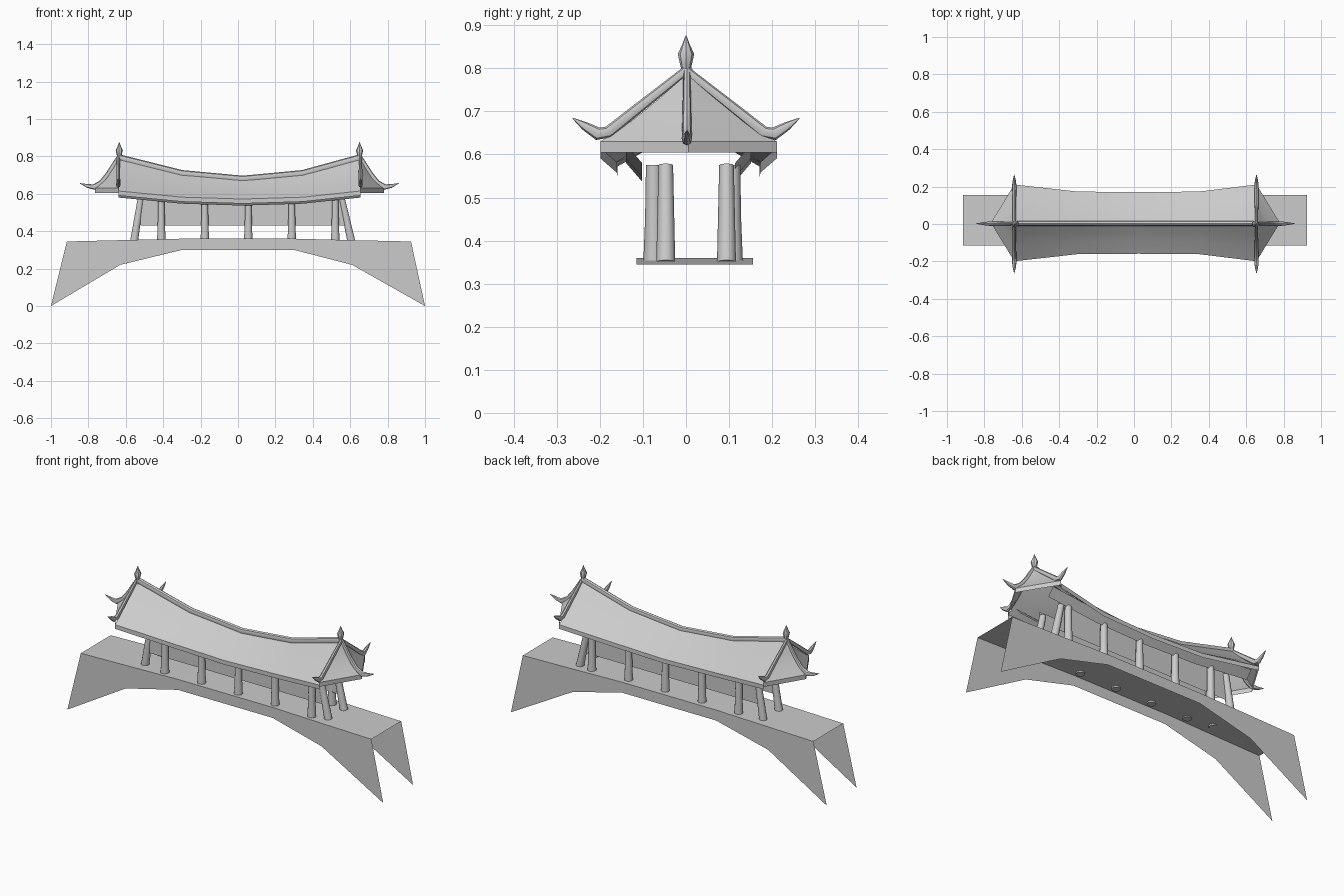
import bpy, bmesh, math
from mathutils import Vector

cube = bpy.data.objects.get("Cube")
if cube:
    bpy.data.objects.remove(cube, do_unlink=True)

grey = bpy.data.materials.new("plain_grey")
grey.use_nodes = True
grey.diffuse_color = (0.6, 0.6, 0.6, 1)
bsdf = grey.node_tree.nodes["Principled BSDF"]
bsdf.inputs["Base Color"].default_value = grey.diffuse_color
bsdf.inputs["Roughness"].default_value = 0.8


def finish(name, bm, smooth=40):
    """Turn a bmesh into a shaded object."""
    bmesh.ops.remove_doubles(bm, verts=bm.verts, dist=0.0001)
    bmesh.ops.recalc_face_normals(bm, faces=bm.faces)
    mesh = bpy.data.meshes.new(name)
    bm.to_mesh(mesh)
    bm.free()
    mesh.materials.append(grey)
    obj = bpy.data.objects.new(name, mesh)
    bpy.context.collection.objects.link(obj)
    bpy.ops.object.select_all(action='DESELECT')
    obj.select_set(True)
    bpy.context.view_layer.objects.active = obj
    bpy.ops.object.shade_smooth_by_angle(angle=math.radians(smooth))
    return obj


def skin(bm, rows, closed=False):
    """Stretch quads over rows of points."""
    grid = [[bm.verts.new(p) for p in row] for row in rows]
    for a, b in zip(grid, grid[1:]):
        n = len(a)
        for i in range(n if closed else n - 1):
            j = (i + 1) % n
            bm.faces.new((a[i], a[j], b[j], b[i]))
    return grid


def tube(name, path, radii, sides=8, tall=1.0):
    """Sweep a tapered section along a path; tall stretches it across the run."""
    path = [Vector(p) for p in path]
    rows = []
    for i, p in enumerate(path):
        run = (path[min(i + 1, len(path) - 1)] - path[max(i - 1, 0)]).normalized()
        side = run.cross(Vector((0, 0, 1)))
        side = side.normalized() if side.length > 0.01 else Vector((0, 1, 0))
        up = side.cross(run)
        turn = [2 * math.pi * k / sides for k in range(sides)]
        rows.append([p + radii[i] * (side * math.cos(a) + up * tall * math.sin(a)) for a in turn])
    bm = bmesh.new()
    grid = skin(bm, rows, True)
    bm.faces.new(grid[0])
    bm.faces.new(grid[-1])
    return finish(name, bm)


# Bridge deck and the two arched side walls
deck = [(-0.915, 0.345), (-0.63, 0.352), (-0.3, 0.36), (0.3, 0.36), (0.61, 0.352), (0.925, 0.345)]
arch = [(-1, 0), (-0.63, 0.22), (-0.3, 0.30), (0.3, 0.30), (0.61, 0.22), (1, 0)]
FRONT, BACK = -0.115, 0.155
bm = bmesh.new()
skin(bm, [[(x, y, z) for x, z in deck] for y in (FRONT, BACK)])
finish("bridge_deck", bm)
for name, y in (("front_wall", FRONT), ("back_wall", BACK)):
    bm = bmesh.new()
    skin(bm, [[(x, y, z) for x, z in line] for line in (deck, arch)])
    finish(name, bm)

# Straight columns in two rows, then leaning end columns
for side, y, lean_y in (("front", -0.075, -0.047), ("back", 0.108, 0.094)):
    for i in range(5):
        x = -0.41 + 0.2325 * i
        tube(f"{side}_column_{i + 1}", [(x, y, 0.352), (x, y, 0.45), (x, y, 0.575)],
             [0.024, 0.020, 0.018], 10)
    for end, foot, head in (("right", -0.555, -0.52), ("left", 0.605, 0.555)):
        tube(f"{side}_{end}_leaning_column", [(foot, lean_y, 0.35), (head, lean_y, 0.575)],
             [0.022, 0.017], 10)

# Hanging panels between the columns
for name, y in (("front_panel", -0.057), ("back_panel", 0.092)):
    bm = bmesh.new()
    skin(bm, [[(-0.52, y, z), (0.02, y, z), (0.57, y, z)] for z in (0.43, 0.60)])
    finish(name, bm)

# Sagging main roof: x, ridge height, eave half width, eave height
MID = 0.006
stations = [(-0.64, 0.795, 0.205, 0.615), (-0.3, 0.71, 0.167, 0.582), (0.025, 0.68, 0.165, 0.572),
            (0.345, 0.71, 0.167, 0.582), (0.655, 0.795, 0.205, 0.615)]
slope = [(0, 0), (0.3, 0.35), (0.63, 0.68), (1, 1)]
for name, s in (("front_roof", -1), ("back_roof", 1)):
    bm = bmesh.new()
    rows = []
    for x, top, half, eave in stations:
        row = [(x, MID + s * half * u, top - (top - eave) * v) for u, v in slope]
        row.append((x, MID + s * half, eave - 0.024))
        rows.append(row)
    skin(bm, rows)
    finish(name, bm)

# Slanted boards under the eaves
for name, s in (("front_eave_board", -1), ("back_eave_board", 1)):
    bm = bmesh.new()
    skin(bm, [[(x, MID + s * y, eave + lift) for y, lift in ((0.145, 0.008), (0.108, -0.035))]
              for x, top, half, eave in stations])
    finish(name, bm)

# Ridge beam
tube("ridge_beam", [(x, 0.003, top) for x, top, half, eave in stations], [0.013] * 5, 8, 1.3)

# Roof ends: pointed hip, corner horns and finial
for end, x, s in (("right", -0.64, -1), ("left", 0.655, 1)):
    bm = bmesh.new()
    levels = [(0, 0, 0.795), (0.3, 0.27, 0.735), (0.63, 0.56, 0.68), (1, 1, 0.63), (1, 1, 0.605)]
    skin(bm, [[(x, MID - 0.205 * w, z), (x + s * 0.125 * n, MID, z), (x, MID + 0.205 * w, z)]
              for w, n, z in levels])
    bmesh.ops.dissolve_degenerate(bm, edges=bm.edges, dist=0.0001)
    finish(f"{end}_hip", bm, 30)

    radii = [0.008, 0.010, 0.011, 0.012, 0.008, 0.001]
    for name, t in (("front", -1), ("back", 1)):
        run = [(0, 0.795), (0.12, 0.70), (0.18, 0.652), (0.205, 0.648), (0.235, 0.666), (0.263, 0.684)]
        tube(f"{end}_{name}_horn", [(x, t * y, z) for y, z in run], radii, 8, 1.25)
    run = [(0, 0.795), (0.055, 0.705), (0.09, 0.66), (0.13, 0.636), (0.165, 0.642), (0.205, 0.656)]
    tube(f"{end}_end_horn", [(x + s * d, 0.002, z) for d, z in run], radii, 8, 1.25)

    knob = [(0.77, 0.012), (0.795, 0.010), (0.81, 0.014), (0.833, 0.019), (0.855, 0.009), (0.876, 0.001)]
    tube(f"{end}_finial", [(x - s * 0.005, 0, z) for z, r in knob], [r for z, r in knob], 8)
